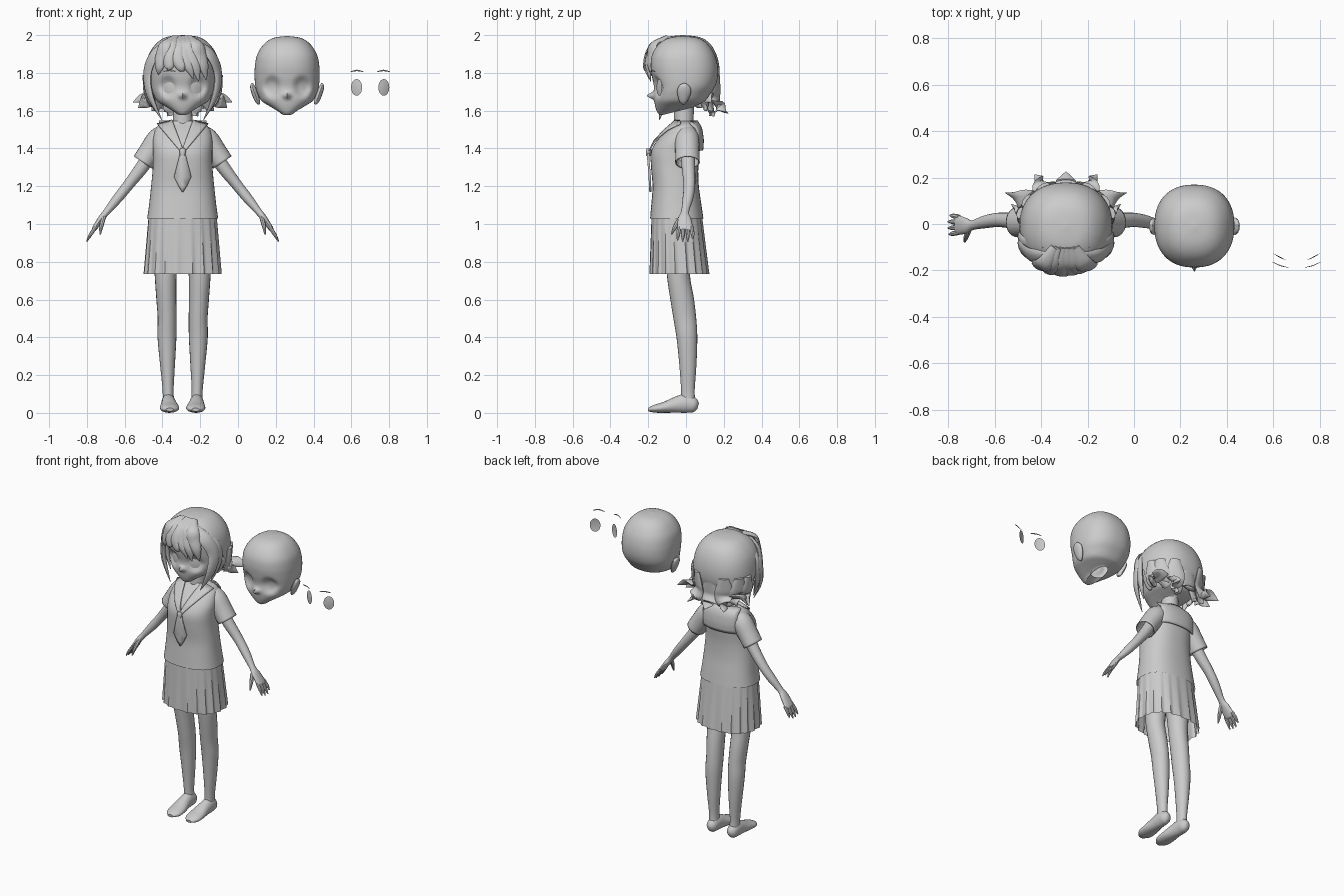
import bpy, bmesh, math
from mathutils import Vector as V

FIG, HEAD2, EYES2 = -0.293, 0.26, 0.70     # x centres: figure, spare head, spare eyes


def cat(rows, u):
    """Catmull-Rom point at parameter u along a list of tuples."""
    m = len(rows) - 1
    i = max(0, min(int(u), m - 1))
    t = u - i
    p = [rows[max(0, min(m, i + k))] for k in (-1, 0, 1, 2)]
    return [0.5 * (2*b + (c-a)*t + (2*a-5*b+4*c-d)*t*t + (3*b-a-3*c+d)*t**3)
            for a, b, c, d in zip(*p)]


def skin(name, rings, x0, closed=True, cap=(True, True)):
    """Quads between successive rings of points."""
    bm = bmesh.new()
    vs = [[bm.verts.new(p) for p in r] for r in rings]
    n = len(vs[0])
    for a, b in zip(vs, vs[1:]):
        for i in range(n if closed else n - 1):
            j = (i + 1) % n
            bm.faces.new((a[i], a[j], b[j], b[i]))
    for use, r in zip(cap, (vs[0], vs[-1])):
        if use and closed:
            bm.faces.new(r)
    bmesh.ops.recalc_face_normals(bm, faces=bm.faces)
    me = bpy.data.meshes.new(name)
    bm.to_mesh(me)
    bm.free()
    ob = bpy.data.objects.new(name, me)
    ob.location.x = x0
    bpy.context.collection.objects.link(ob)
    return ob


def oval(row, a, p):
    """Point on a squared oval; row = z, y front, y back, half width, tilt."""
    z, yf, yb, w, tilt = row
    c, s = math.cos(a), math.sin(a)
    x = w * math.copysign(abs(c) ** (2/p), c)
    y = (yf+yb)/2 + (yb-yf)/2 * math.copysign(abs(s) ** (2/p), s)
    return V((x, y, z + tilt * (y - yf)))


def stack(rows, n, sub, p):
    m = (len(rows) - 1) * sub
    return [[oval(cat(rows, k/sub), 2*math.pi*i/n, p) for i in range(n)] for k in range(m + 1)]


HC = V((0, -0.01, 1.8))


def tube(name, secs, x0=FIG, hint=None, n=12, sub=4, cap=(True, True)):
    """Oval tube along a path of (x, y, z, a, b); a lies along hint, or flat on the head."""
    m = (len(secs) - 1) * sub
    pts = [cat(secs, k/sub) for k in range(m + 1)]
    rings = []
    for k, q in enumerate(pts):
        c = V(q[:3])
        t = (V(pts[min(m, k+1)][:3]) - V(pts[max(0, k-1)][:3])).normalized()
        h = V(hint) if hint else t.cross(c - HC)
        s = (h - t * h.dot(t)).normalized()
        u = t.cross(s)
        rings.append([c + s*q[3]*math.cos(2*math.pi*i/n) + u*q[4]*math.sin(2*math.pi*i/n)
                      for i in range(n)])
    return skin(name, rings, x0, cap=cap)


def strand(name, pts, w, th=0.014):
    """Tapered hair lock."""
    prof = [0.55, 1, 1, 0.75, 0.04]
    m = len(pts) - 1
    tube(name, [(*p, w*cat([(v,) for v in prof], 4*k/m)[0], th*(1 if k < m else 0.1))
                for k, p in enumerate(pts)], n=10, sub=6)


# Heads: face with eye sockets and nose, open at the neck
HEAD = [(1.995, -.02, -.01, .004, 0), (1.985, -.09, .065, .072, 0), (1.955, -.142, .113, .12, 0),
        (1.90, -.178, .15, .157, 0), (1.84, -.187, .167, .17, 0), (1.78, -.18, .168, .172, 0),
        (1.73, -.17, .155, .168, 0), (1.69, -.17, .13, .156, 0), (1.65, -.168, .10, .134, 0),
        (1.612, -.16, .075, .09, .1), (1.585, -.147, .05, .05, .2), (1.577, -.125, .045, .04, .25),
        (1.60, -.066, .045, .05, .2)]


def head(x0):
    rings = stack(HEAD, 80, 6, 2.3)
    for v in (v for r in rings for v in r):
        if v.y < -0.08:
            r2 = ((abs(v.x) - .08) / .04) ** 2 + ((v.z - 1.727) / .05) ** 2
            v.y += 0.022 * math.exp(-r2 ** 2)
            v.y -= 0.038 * math.exp(-(v.x / .014) ** 2 - ((v.z - 1.68) / .016) ** 2)
    skin("head", rings, x0, cap=(True, False))
    for s in (-1, 1):
        tube("ear", [(s*.148, -.012, 1.635, .008, .006), (s*.158, -.014, 1.655, .024, .014),
                     (s*.174, -.01, 1.70, .037, .016), (s*.184, -.008, 1.73, .028, .012),
                     (s*.184, -.006, 1.745, .006, .004)], x0, (0, 1, 0))


def eyes(x0):
    for s in (-1, 1):
        rings = [[V((s*(.072 + r*.029*math.cos(a)), -.141 + r*.015*math.cos(a) - .004*(1-r*r),
                     1.723 + r*.044*math.sin(a))) for a in [2*math.pi*i/24 for i in range(24)]]
                 for r in (.1, .4, .7, 1)]
        skin("iris", rings, x0, cap=(True, False))
        tube("eyebrow", [(s*.036, -.187, 1.806, .002, .001), (s*.07, -.179, 1.813, .004, .002),
                         (s*.104, -.163, 1.806, .002, .001)], x0, (0, 0, 1), n=6)


for x in (FIG, HEAD2):
    head(x)
for x in (FIG, EYES2):
    eyes(x)

# Hair cap: reaches the nape at the back, stops above the ears and forehead
HAIR = [(2.0, -.02, -.01, .004, 0), (1.99, -.10, .07, .085, 0), (1.957, -.16, .125, .138, 0),
        (1.90, -.195, .16, .178, 0), (1.83, -.204, .177, .196, 0), (1.76, -.2, .176, .2, 0),
        (1.70, -.19, .16, .194, 0), (1.65, -.18, .15, .188, 0)]
rings = []
for k in range(33):
    ring = []
    for i in range(72):
        a = 2*math.pi*i/72
        f = (1 - math.sin(a)) / 2                       # 0 back, 1 front
        end = 7 if f < .38 else max(3.3, 7 - (f - .38) * 14)
        ring.append(oval(cat(HAIR, end*k/32), a, 2.25))
    rings.append(ring)
skin("hair_cap", rings, FIG, cap=(True, False))

# Flipped tips around the nape
strand("nape_lock", [(0, .165, 1.80), (0, .155, 1.70), (0, .155, 1.65), (0, .185, 1.61), (0, .225, 1.585)], .06)
for s in (-1, 1):
    for tip, base, w in [((.135, .212, 1.595), (.09, .15), .055), ((.262, .135, 1.645), (.155, .095), .055),
                         ((.235, .085, 1.615), (.18, .045), .045), ((.08, .15, 1.57), (.06, .12), .045),
                         ((.165, .11, 1.60), (.125, .09), .045)]:
        bx, by = base
        strand("nape_lock", [(s*bx*1.1, by*1.06, 1.79), (s*bx*1.06, by*1.02, 1.71), (s*bx, by, 1.665),
                             (s*(bx*.6+tip[0]*.4), by*.6+tip[1]*.4, tip[2]+.028), (s*tip[0], *tip[1:])], w)
    # Long locks framing the face
    strand("side_lock", [(s*.06, -.135, 1.965), (s*.145, -.135, 1.90), (s*.186, -.105, 1.80),
                         (s*.172, -.12, 1.68), (s*.11, -.14, 1.55)], .04)
    strand("temple_lock", [(s*.09, -.10, 1.96), (s*.17, -.085, 1.87), (s*.192, -.065, 1.79),
                           (s*.182, -.07, 1.70), (s*.15, -.08, 1.60)], .034)
# Swept fringe
for tx, tz, mx, w in [(-.13, 1.79, -.115, .036), (-.07, 1.83, -.075, .034), (.015, 1.82, -.03, .036),
                      (.055, 1.77, .01, .036), (.085, 1.755, .05, .038), (.125, 1.76, .095, .038)]:
    d = 1.6 * tx * tx
    strand("fringe_lock", [(mx*.4, -.10, 1.985), (mx*.8, -.17, 1.95), (mx, -.205 + d, 1.89),
                           (mx*.4+tx*.6, -.212 + d*1.3, 1.83), (tx, -.205 + d*1.5, tz)], w, .015)

# Neck
tube("neck", [(0, -.01, 1.44, .06, .055), (0, -.012, 1.54, .052, .052), (0, -.01, 1.65, .05, .054)],
     hint=(1, 0, 0), n=24)

# Blouse
SHIRT = [(1.03, -.19, .092, .188, 0), (1.10, -.184, .082, .178, 0), (1.20, -.177, .068, .167, 0),
         (1.30, -.185, .065, .158, 0), (1.38, -.185, .072, .157, 0), (1.44, -.155, .077, .158, 0),
         (1.50, -.10, .07, .145, 0), (1.53, -.066, .055, .115, 0), (1.545, -.058, .045, .06, 0)]
skin("blouse", stack(SHIRT, 48, 4, 2.4), FIG, cap=(False, False))


def on_shirt(x, z, side, off):
    k = next((i for i in range(len(SHIRT) - 1) if SHIRT[i+1][0] >= z), len(SHIRT) - 2)
    a, b = SHIRT[k], SHIRT[k+1]
    t = min(1, (z - a[0]) / (b[0] - a[0]))
    yf, yb, w = [a[i] + (b[i] - a[i]) * t for i in (1, 2, 3)]
    h = ((yb - yf) / 2 + off) * (1 - min(.97, abs(x) / (w + off)) ** 2.4) ** (1/2.4)
    return V((x, (yf + yb) / 2 + side * h, z))


def solid(ob, t):
    mod = ob.modifiers.new("thickness", 'SOLIDIFY')
    mod.thickness = t
    mod.offset = 0


# Sailor collar: two lapels and a back flap
for s in (-1, 1):
    rows = []
    for k in range(11):
        t = k / 10
        a, b = V((.055*(1-t), 1.55 - .15*t)), V((.135*(1-t), 1.53 - .16*t))
        rows.append([on_shirt(s*q.x, q.y, -1, .014) for q in [a.lerp(b, j/5) for j in range(6)]])
    solid(skin("collar_lapel", rows, FIG, closed=False), .008)
rows = [[on_shirt(.125*(j/6 - 1), 1.545 - .155*k/8, 1, .014) for j in range(13)] for k in range(9)]
solid(skin("collar_back", rows, FIG, closed=False), .008)

# Tie and knot
rows = [[V((w*j, y, z)) for j in (-1, 0, 1)] for z, w, y in
        [(1.385, .012, -.197), (1.35, .02, -.2), (1.25, .046, -.192), (1.20, .022, -.19), (1.17, .003, -.188)]]
solid(skin("tie", rows, FIG, closed=False), .012)
tube("tie_knot", [(0, -.195, 1.40, .012, .012), (0, -.198, 1.385, .017, .014), (0, -.2, 1.36, .012, .012)],
     hint=(1, 0, 0))

# Pleated skirt
rings = []
for k in range(7):
    t = k / 6
    row = (1.04 - .305*t, -.182 - .008*t, .085 + .035*t, .18 + .022*t, 0)
    ring = []
    for i in range(120):
        q = oval(row, 2*math.pi*i/120, 2.3)
        f = 1 + (.015 + .045*t) * (min(i % 6, 4) / 4 - .5 if i % 6 < 5 else -.3)
        ring.append(V((q.x*f, -.04 + (q.y + .04)*f, q.z)))
    rings.append(ring)
skin("skirt", rings, FIG, cap=(False, False))

for s in (-1, 1):
    # Sleeve, arm and hand
    solid(tube("sleeve", [(s*.085, .005, 1.475, .05, .05), (s*.125, .005, 1.448, .062, .06),
                          (s*.17, .007, 1.385, .061, .058), (s*.21, .008, 1.326, .062, .056)],
               hint=(0, 1, 0), n=24, cap=(False, False)), .006)
    tube("arm", [(s*.15, .01, 1.41, .036, .036), (s*.205, .012, 1.315, .036, .036),
                 (s*.285, .018, 1.21, .031, .029), (s*.345, .01, 1.135, .028, .026),
                 (s*.402, -.005, 1.065, .021, .018), (s*.43, -.008, 1.03, .034, .017),
                 (s*.468, -.004, .975, .041, .013), (s*.475, -.004, .966, .03, .006)],
         hint=(0, 1, 0), n=16)
    for y, L in ((.03, .8), (.008, 1), (-.014, 1), (-.036, .9)):
        tube("finger", [(s*.46, y, .985, .011, .010), (s*(.468+.022*L), y*1.15, .975-.035*L, .010, .009),
                        (s*(.468+.04*L), y*1.25, .975-.068*L, .003, .003)], hint=(0, 1, 0), n=8)
    tube("thumb", [(s*.418, -.025, 1.035, .014, .012), (s*.43, -.055, .99, .012, .011),
                   (s*.437, -.077, .945, .004, .004)], hint=(0, 1, 0), n=8)
    # Leg and foot
    tube("leg", [(s*.085, -.04, .88, .07, .07), (s*.09, -.04, .73, .058, .061), (s*.086, -.02, .6, .053, .062),
                 (s*.082, -.006, .5, .05, .06), (s*.083, .005, .4, .05, .055), (s*.08, .01, .25, .039, .045),
                 (s*.077, .01, .12, .029, .036), (s*.075, .012, .05, .031, .038)], hint=(1, 0, 0), n=20)
    tube("foot", [(s*.075, .064, .035, .012, .016), (s*.075, .045, .04, .032, .038),
                  (s*.075, 0, .05, .037, .05), (s*.073, -.05, .043, .041, .043), (s*.07, -.11, .03, .05, .03),
                  (s*.069, -.165, .022, .047, .021), (s*.068, -.2, .017, .02, .009)], hint=(1, 0, 0), n=20)

bpy.ops.object.select_all(action='SELECT')
bpy.context.view_layer.objects.active = bpy.context.selected_objects[0]
bpy.ops.object.shade_smooth_by_angle(angle=math.radians(40))
